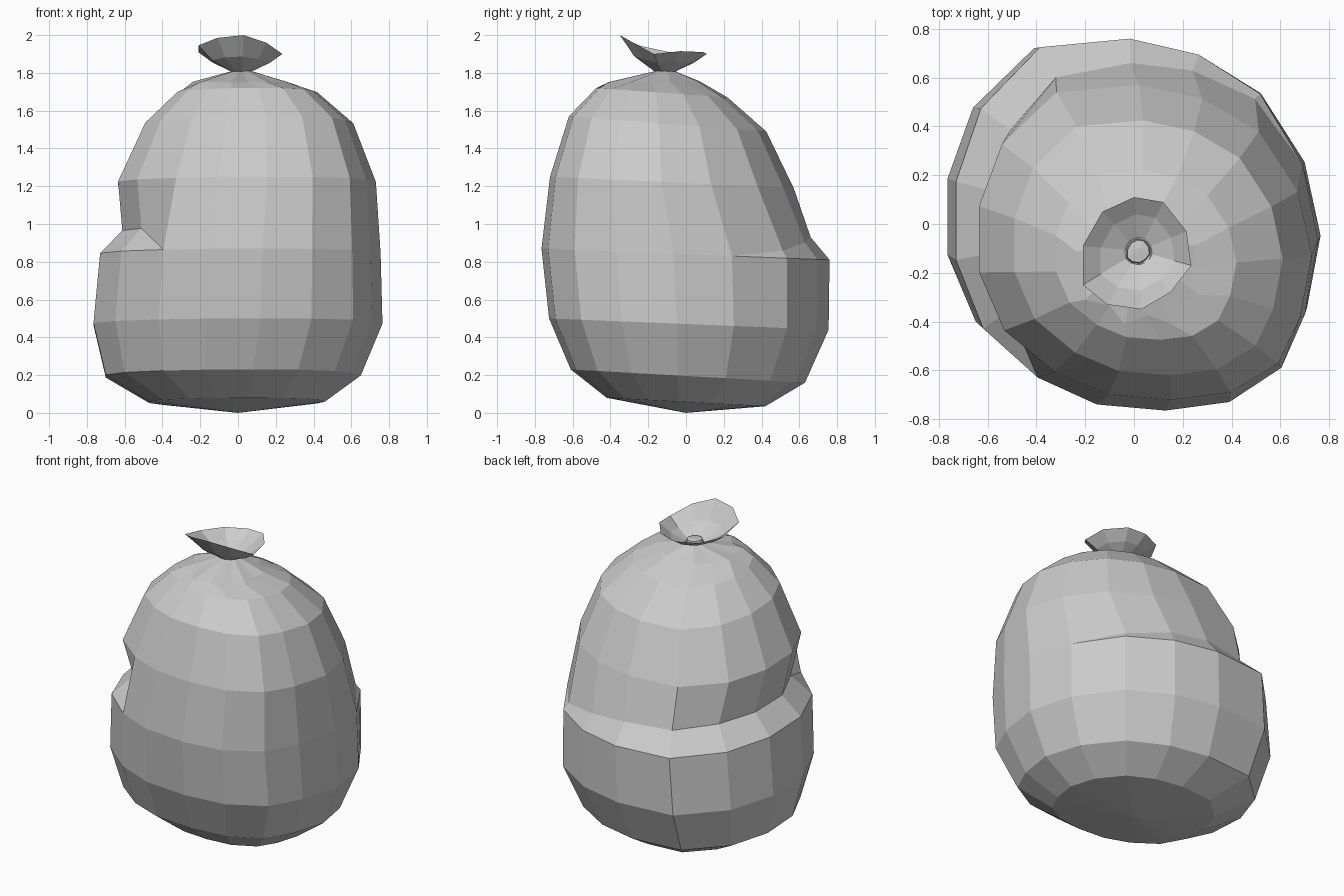
import bpy, bmesh

if "Cube" in bpy.data.objects:
    bpy.data.objects.remove(bpy.data.objects["Cube"])

# Overall plan outline of the sack (16 sides, counter-clockwise)
OUTLINE = [(.765, -.06), (.70, .25), (.52, .54), (.26, .70), (-.03, .765), (-.41, .73),
           (-.66, .48), (-.765, .18), (-.765, -.14), (-.65, -.42), (-.42, -.62),
           (-.17, -.73), (.12, -.755), (.39, -.72), (.61, -.58), (.71, -.36)]


def ring(z_front, z_back, x0, x1, y0, y1):
    """Fit the outline to a bounding box, tilted from front to back."""
    pts = []
    for x, y in OUTLINE:
        u, v = (x + .765) / 1.53, (y + .755) / 1.52
        pts.append((x0 + u * (x1 - x0), y0 + v * (y1 - y0), z_front + v * (z_back - z_front)))
    return pts


def loft(name, rings, bottom=None, top=None):
    """Skin closed rings, with optional pole points at either end."""
    bm = bmesh.new()
    loops = [[bm.verts.new(p) for p in r] for r in rings]
    n = len(loops[0])
    for a, b in zip(loops, loops[1:]):
        for i in range(n):
            j = (i + 1) % n
            bm.faces.new((a[i], a[j], b[j], b[i]))
    for point, loop in ((bottom, loops[0]), (top, loops[-1])):
        if point:
            c = bm.verts.new(point)
            for i in range(n):
                bm.faces.new((loop[i], c, loop[(i + 1) % n]))
    bmesh.ops.remove_doubles(bm, verts=bm.verts, dist=.0005)
    bmesh.ops.recalc_face_normals(bm, faces=bm.faces)
    me = bpy.data.meshes.new(name)
    bm.to_mesh(me)
    bm.free()
    ob = bpy.data.objects.new(name, me)
    bpy.context.collection.objects.link(ob)
    return ob


# Sagging fold: wide lower lip, stepping inward on the back and left sides
lip = ring(.87, .81, -.73, .755, -.765, .76)
FOLD = {2: .03, 3: .07, 4: .10, 5: .14, 6: .15, 7: .13, 8: .12, 9: .13}
fold = []
for i, (x, y, z) in enumerate(lip):
    d = FOLD.get(i, 0)
    s = 1 - d / (x * x + y * y) ** .5
    fold.append((x * s, y * s, z + min(d * 1.3, .12)))

# Gathered shoulder: alternate points pulled in to form pleats
gather = []
for i, (x, y, z) in enumerate(ring(1.75, 1.755, -.22, .26, -.40, .07)):
    s = 1.08 if i % 2 else .90
    gather.append((.02 + (x - .02) * s, -.12 + (y + .12) * s, z))

NECK = (.02, -.11)
loft("bag_body", [
    ring(.08, .035, -.47, .46, -.42, .42),
    ring(.23, .16, -.70, .65, -.61, .63),
    ring(.50, .44, -.765, .765, -.725, .755),
    lip, fold,
    ring(1.25, 1.19, -.635, .73, -.72, .57),
    ring(1.57, 1.49, -.49, .61, -.62, .425),
    ring(1.72, 1.67, -.32, .42, -.475, .22),
    gather,
    ring(1.81, 1.81, -.03, .07, -.16, -.06)],
    bottom=(0, 0, 0))

# Flared tied-off top
RIM = [(.235, -.17, 1.90), (.215, -.03, 1.915), (.12, .09, 1.91), (0, .11, 1.90),
       (-.13, .05, 1.90), (-.21, -.09, 1.91), (-.21, -.25, 1.945), (-.11, -.33, 1.985),
       (.03, -.35, 2.0), (.15, -.28, 1.96)]


def shrink(s, z, k=0):
    return [(NECK[0] + (x - NECK[0]) * s, NECK[1] + (y - NECK[1]) * s, z + k * (h - 1.9))
            for x, y, h in RIM]


loft("bag_tie_flare", [shrink(.22, 1.805), shrink(.68, 1.852, .35), RIM])

# Small knot inside the flare
loft("bag_knot", [shrink(.22, 1.805), shrink(.2, 1.83)], top=(.02, -.10, 1.835))
